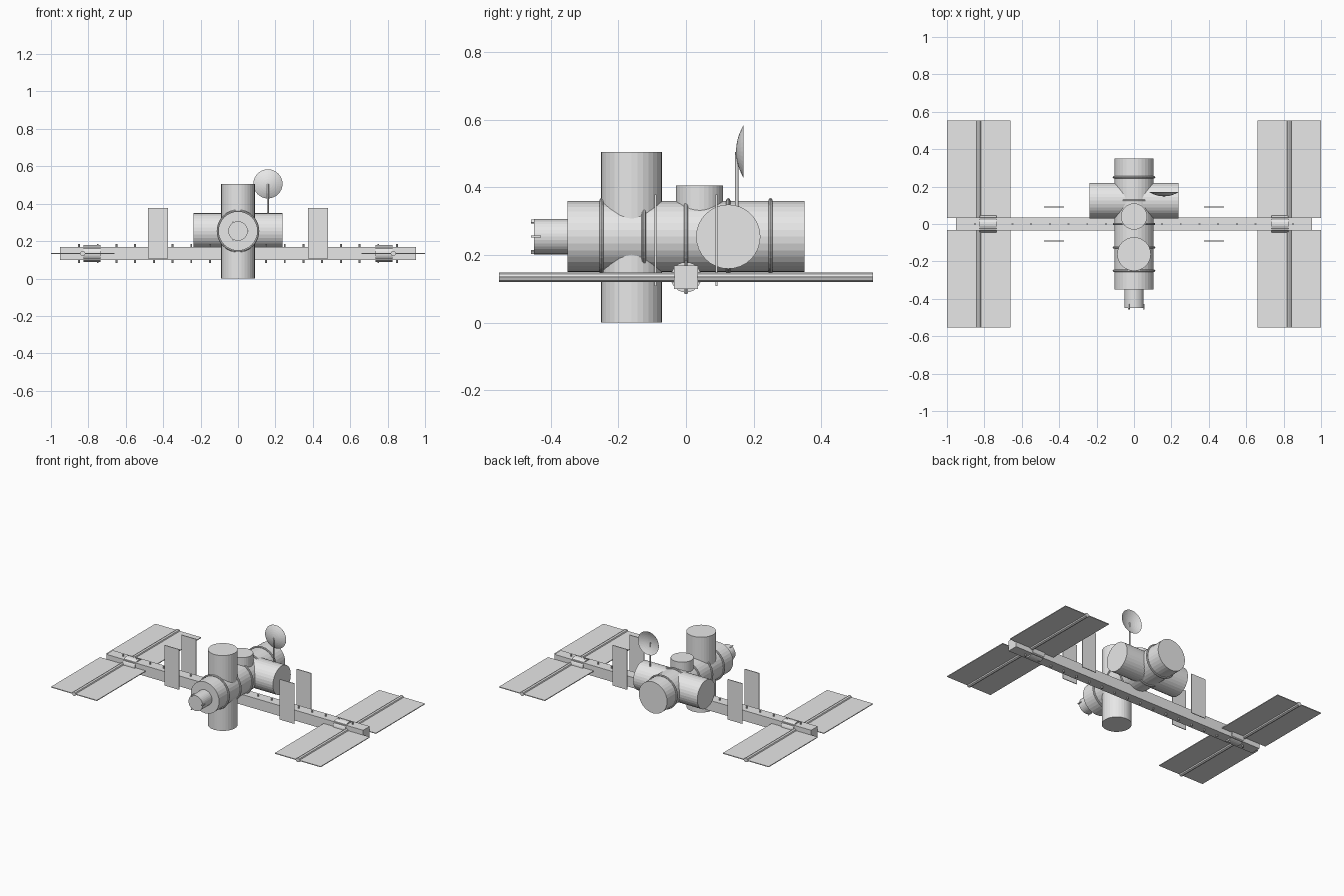
import bpy
import bmesh
from math import pi, cos, sin
from mathutils import Matrix, Vector

cube = bpy.data.objects.get("Cube")
if cube:
    bpy.data.objects.remove(cube, do_unlink=True)

grey = bpy.data.materials.new("light_grey")
grey.use_nodes = True
grey.diffuse_color = (0.8, 0.8, 0.8, 1)
grey.node_tree.nodes["Principled BSDF"].inputs["Base Color"].default_value = (0.8, 0.8, 0.8, 1)

HULL_Z = 0.254
TRUSS_Z = 0.134
TURN = {"x": Matrix.Rotation(pi / 2, 4, "Y"),
        "y": Matrix.Rotation(pi / 2, 4, "X"),
        "z": Matrix.Identity(4)}


def finish(name, bm):
    bmesh.ops.recalc_face_normals(bm, faces=bm.faces)
    mesh = bpy.data.meshes.new(name)
    bm.to_mesh(mesh)
    bm.free()
    mesh.materials.append(grey)
    obj = bpy.data.objects.new(name, mesh)
    bpy.context.collection.objects.link(obj)
    return obj


def cylinder(name, centre, radius, length, axis, sides=32):
    bm = bmesh.new()
    bmesh.ops.create_cone(bm, cap_ends=True, segments=sides, radius1=radius, radius2=radius,
                          depth=length, matrix=Matrix.Translation(centre) @ TURN[axis])
    return finish(name, bm)


def box(name, centre, size, spin=0):
    bm = bmesh.new()
    place = Matrix.Translation(centre) @ Matrix.Rotation(spin, 4, "Y") @ Matrix.Diagonal((*size, 1))
    bmesh.ops.create_cube(bm, size=1, matrix=place)
    return finish(name, bm)


def lathe_y(name, centre, profile, closed, sides=32):
    """Turn (radius, y) points about the y axis."""
    bm = bmesh.new()
    verts = [bm.verts.new(Vector(centre) + Vector((r, y, 0))) for r, y in profile]
    pairs = list(zip(verts, verts[1:]))
    if closed:
        pairs.append((verts[-1], verts[0]))
    edges = [bm.edges.new(p) for p in pairs]
    bmesh.ops.spin(bm, geom=verts + edges, cent=centre, axis=(0, 1, 0),
                   angle=2 * pi, steps=sides, use_merge=True)
    bmesh.ops.remove_doubles(bm, verts=bm.verts, dist=0.0001)
    return finish(name, bm)


# Pressurised modules
cylinder("main_module", (0, 0, HULL_Z), 0.105, 0.70, "y")
cylinder("cross_module", (0, 0.125, HULL_Z), 0.095, 0.475, "x")
cylinder("vertical_module", (0, -0.161, 0.2525), 0.09, 0.505, "z")
cylinder("top_hatch", (0, 0.04, 0.355), 0.07, 0.10, "z")
cylinder("docking_port", (0, -0.39, HULL_Z), 0.052, 0.12, "y")

# Bands around the main module
band = [(0.108 + 0.006 * cos(a * pi / 4), 0.006 * sin(a * pi / 4)) for a in range(8)]
for i in range(5):
    lathe_y(f"hull_band_{i + 1}", (0, -0.25 + i * 0.125, HULL_Z), band, True)

# Docking petals
for i in range(3):
    a = i * 2 * pi / 3
    box(f"docking_petal_{i + 1}", (0.052 * cos(a), -0.443, HULL_Z + 0.052 * sin(a)),
        (0.01, 0.03, 0.006), -a)

# Truss with pins through it
box("truss", (0, 0, TRUSS_Z), (1.905, 0.07, 0.07))
for i in range(18):
    cylinder(f"truss_pin_{i + 1}", (-0.85 + i * 0.1, 0, TRUSS_Z), 0.005, 0.10, "z", 8)

# Wings and radiators on both sides
for side, s in (("left", 1), ("right", -1)):
    cylinder(f"{side}_rotary_joint", (s * 0.78, 0, TRUSS_Z), 0.045, 0.09, "x", 24)
    cylinder(f"{side}_wing_mast", (s * 0.83, 0, TRUSS_Z), 0.014, 1.106, "y", 8)
    for end, e in (("back", 1), ("front", -1)):
        box(f"{side}_{end}_solar_panel", (s * 0.83, e * 0.293, TRUSS_Z), (0.34, 0.52, 0.005))
        box(f"{side}_{end}_radiator", (s * 0.428, e * 0.09, 0.243), (0.108, 0.005, 0.27))

# Dish antenna
cylinder("dish_mast", (0.16, 0.15, 0.415), 0.005, 0.18, "z", 12)
steps = [i / 6 for i in range(7)]
bowl = [(0.078 * t, 0.022 * t * t) for t in steps]
inner = [(0.078 * t, 0.003 + 0.0195 * t * t) for t in reversed(steps)]
lathe_y("dish", (0.16, 0.148, 0.506), bowl + inner, False)
